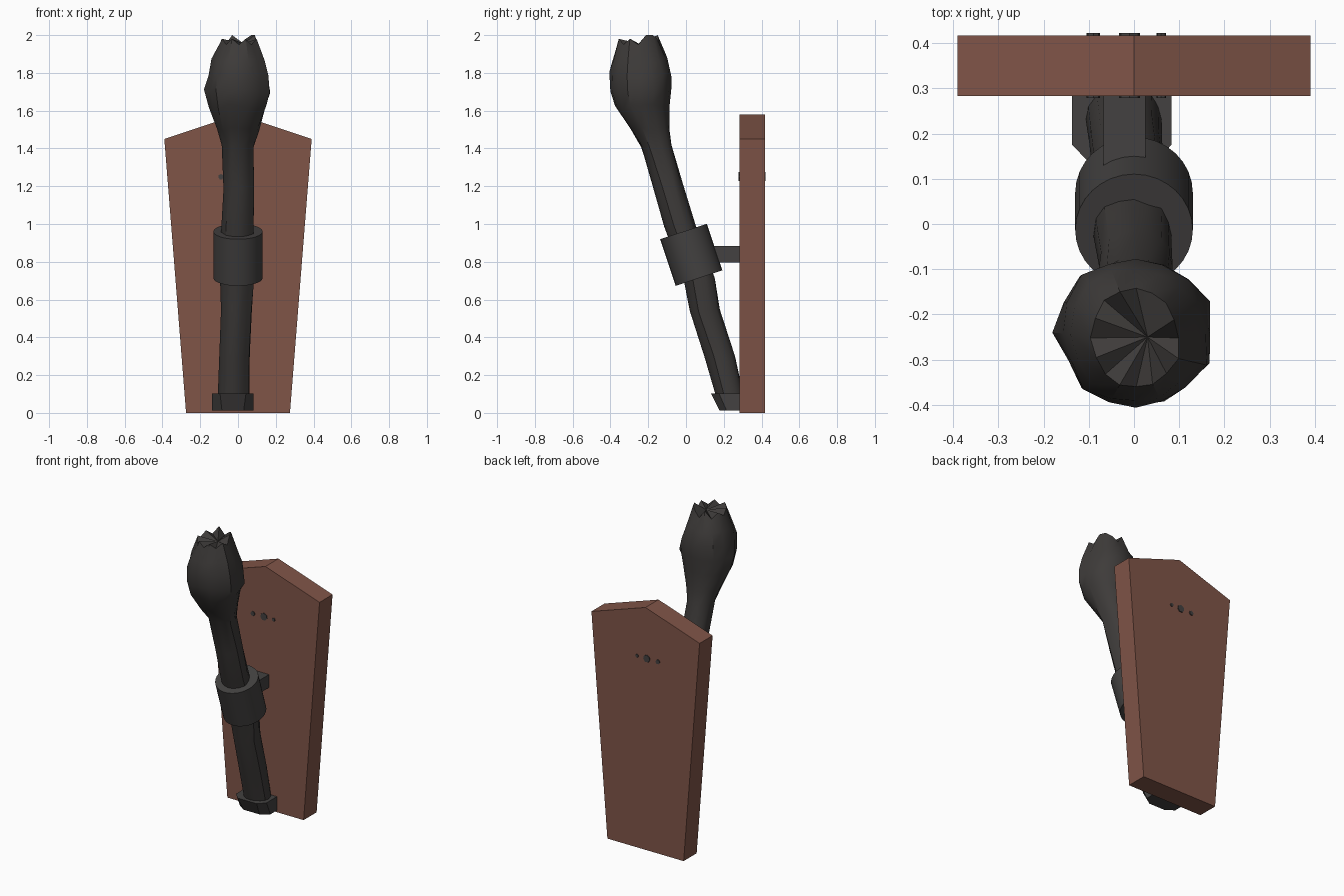
import bpy, bmesh, math, random
from mathutils import Matrix

if "Cube" in bpy.data.objects:
    bpy.data.objects.remove(bpy.data.objects["Cube"])

random.seed(4)


def material(name, rgb):
    m = bpy.data.materials.new(name)
    m.diffuse_color = (*rgb, 1)
    m.use_nodes = True
    m.node_tree.nodes["Principled BSDF"].inputs["Base Color"].default_value = m.diffuse_color
    return m


WOOD = material("red_brown_wood", (0.215, 0.09, 0.064))
CHAR = material("charred_wood", (0.048, 0.044, 0.042))
IRON = material("dark_iron", (0.056, 0.053, 0.052))


def finish(name, bm, mat, smooth=None):
    bmesh.ops.recalc_face_normals(bm, faces=bm.faces[:])
    me = bpy.data.meshes.new(name)
    bm.to_mesh(me)
    bm.free()
    me.materials.append(mat)
    ob = bpy.data.objects.new(name, me)
    bpy.context.collection.objects.link(ob)
    if smooth:
        bpy.ops.object.select_all(action='DESELECT')
        ob.select_set(True)
        bpy.context.view_layer.objects.active = ob
        bpy.ops.object.shade_smooth_by_angle(angle=math.radians(smooth))
    return ob


def loft(bm, rings):
    """Bridge equal-length point rings and cap both ends."""
    vs = [[bm.verts.new(p) for p in r] for r in rings]
    n = len(vs[0])
    for a, b in zip(vs, vs[1:]):
        for i in range(n):
            j = (i + 1) % n
            bm.faces.new((a[i], a[j], b[j], b[i]))
    bm.faces.new(vs[0])
    return vs


# Backboard: tapered plank with a shallow pointed top
outline = [(-0.275, 0), (0.275, 0), (0.39, 1.45), (0, 1.58), (-0.39, 1.45)]
bm = bmesh.new()
top = loft(bm, [[(x, y, z) for x, z in outline] for y in (0.283, 0.417)])[-1]
bm.faces.new(top)
finish("backboard", bm, WOOD)

# Torch: lofted handle swelling into a bud (z, cx, cy, rx, ry)
SECTIONS = [(0.02, -0.022, 0.25, 0.085, 0.075), (0.30, -0.018, 0.18, 0.082, 0.085),
            (0.55, -0.008, 0.10, 0.083, 0.085), (0.72, -0.003, 0.07, 0.093, 0.09),
            (0.98, 0.0, -0.03, 0.088, 0.088), (1.20, 0.005, -0.095, 0.082, 0.084),
            (1.42, 0.0, -0.158, 0.085, 0.088), (1.50, 0.002, -0.19, 0.112, 0.112),
            (1.62, 0.003, -0.233, 0.152, 0.152), (1.70, 0.004, -0.24, 0.169, 0.17),
            (1.79, 0.004, -0.242, 0.162, 0.174), (1.87, 0.004, -0.245, 0.142, 0.156),
            (1.955, 0.005, -0.252, 0.098, 0.115)]
N = 16
wobble = [random.uniform(0.93, 1.03) for _ in range(N)]
rings = []
for k, (z, cx, cy, rx, ry) in enumerate(SECTIONS):
    ring = []
    for i in range(N):
        a = math.tau * i / N
        w = wobble[i] * random.uniform(0.98, 1.03)
        dz = random.uniform(-0.015, 0.015) if 0 < k else 0
        if k == len(SECTIONS) - 1:              # jagged rim
            dz = (0.045 if i in (1, 2, 5) else 0.025) if i % 2 or i == 2 else -0.005
        if k == 9 and i in (1, 8):              # two splinters at the widest point
            w *= 1.09
        ring.append((cx + rx * w * math.cos(a), cy + ry * w * math.sin(a), z + dz))
    rings.append(ring)
bm = bmesh.new()
rim = loft(bm, rings)[-1]
tip = bm.verts.new((0.03, -0.25, 1.955))
for i in range(N):
    bm.faces.new((rim[i], rim[(i + 1) % N], tip))
finish("torch", bm, CHAR, 35)

# Collar: tilted band around the handle
bm = bmesh.new()
bmesh.ops.create_cone(bm, cap_ends=True, segments=32, radius1=0.13, radius2=0.13, depth=0.26,
                      matrix=Matrix.Translation((0, 0.028, 0.837)) @ Matrix.Rotation(math.radians(18.4), 4, 'X'))
finish("collar", bm, IRON, 35)

# Arm joining collar and backboard
bm = bmesh.new()
bmesh.ops.create_cube(bm, size=1, matrix=Matrix.Translation((-0.021, 0.2, 0.84)) @ Matrix.Diagonal((0.093, 0.18, 0.085, 1)))
finish("collar_arm", bm, IRON)

# Foot bracket: chamfered cup that narrows toward the bottom
bm = bmesh.new()
upper = [(-0.137, 0.29), (-0.137, 0.175), (-0.095, 0.132), (0.042, 0.132), (0.083, 0.175), (0.083, 0.29)]
lower = [(-0.137, 0.29), (-0.137, 0.215), (-0.085, 0.178), (0.03, 0.178), (0.083, 0.215), (0.083, 0.29)]
top = loft(bm, [[(x, y, 0.012) for x, y in lower], [(x, y, 0.102) for x, y in upper]])[-1]
bm.faces.new(top)
finish("foot_bracket", bm, IRON)

# Nails: small heads on both sides of the board
for side, y in (("front", 0.281), ("back", 0.419)):
    bm = bmesh.new()
    for x, r in ((-0.09, 0.015), (-0.01, 0.024), (0.06, 0.011)):
        bmesh.ops.create_cone(bm, cap_ends=True, segments=7, radius1=r, radius2=r, depth=0.006,
                              matrix=Matrix.Translation((x, y, 1.25)) @ Matrix.Rotation(math.pi / 2, 4, 'X'))
    finish("nails_" + side, bm, IRON)
